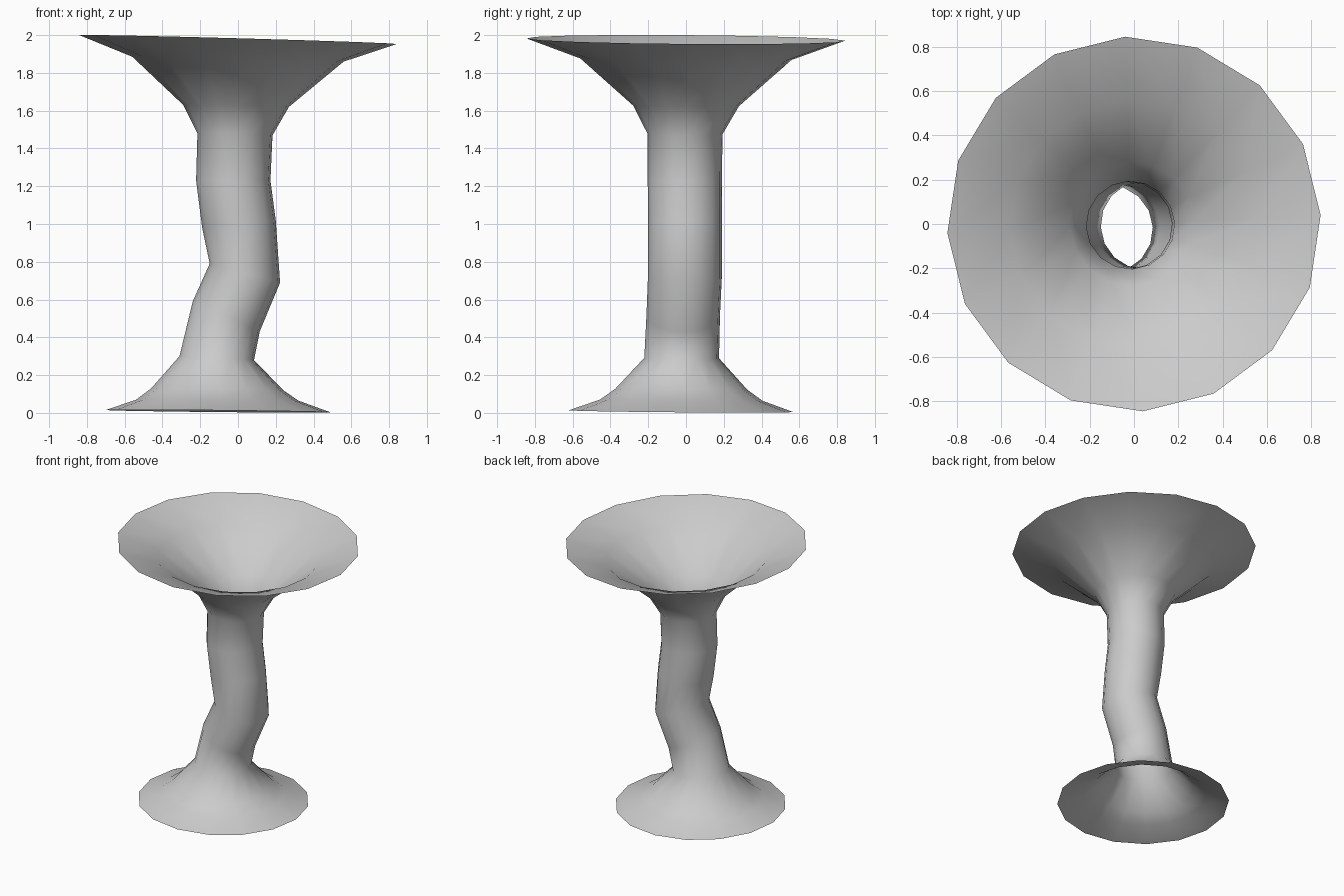
import bpy, bmesh, math
from mathutils import Vector

SIDES = 16
# Rings bottom to top: left x, left z, right x, right z, centre y, y radius
RINGS = [
    (-0.70, 0.015, 0.49, 0.003, -0.027, 0.595),
    (-0.54, 0.07, 0.32, 0.065, -0.025, 0.43),
    (-0.46, 0.13, 0.24, 0.12, -0.025, 0.35),
    (-0.31, 0.30, 0.085, 0.28, -0.023, 0.198),
    (-0.24, 0.59, 0.115, 0.43, -0.015, 0.195),
    (-0.15, 0.79, 0.223, 0.69, -0.005, 0.196),
    (-0.19, 0.98, 0.20, 1.02, -0.005, 0.196),
    (-0.222, 1.23, 0.172, 1.23, -0.006, 0.197),
    (-0.215, 1.48, 0.183, 1.47, -0.005, 0.198),
    (-0.29, 1.63, 0.27, 1.62, 0.0, 0.28),
    (-0.56, 1.885, 0.56, 1.86, 0.0, 0.56),
    (-0.842, 2.0, 0.842, 1.953, 0.0, 0.845),
]

# Open flared tube, lofted through the tilted rings
bm = bmesh.new()
loops = []
for lx, lz, rx, rz, cy, ry in RINGS:
    c = Vector(((lx + rx) / 2, cy, (lz + rz) / 2))
    u = Vector(((rx - lx) / 2, 0, (rz - lz) / 2))
    v = Vector((0, ry, -0.008 * ry))
    ring = []
    for i in range(SIDES):
        a = 2 * math.pi * i / SIDES + math.radians(2.7)
        ring.append(bm.verts.new(c + u * math.cos(a) + v * math.sin(a)))
    loops.append(ring)

for low, high in zip(loops, loops[1:]):
    for i in range(SIDES):
        j = (i + 1) % SIDES
        bm.faces.new((low[i], low[j], high[j], high[i])).smooth = True

mesh = bpy.data.meshes.new("flared_tube")
bm.to_mesh(mesh)
bm.free()
bpy.context.collection.objects.link(bpy.data.objects.new("flared_tube", mesh))
